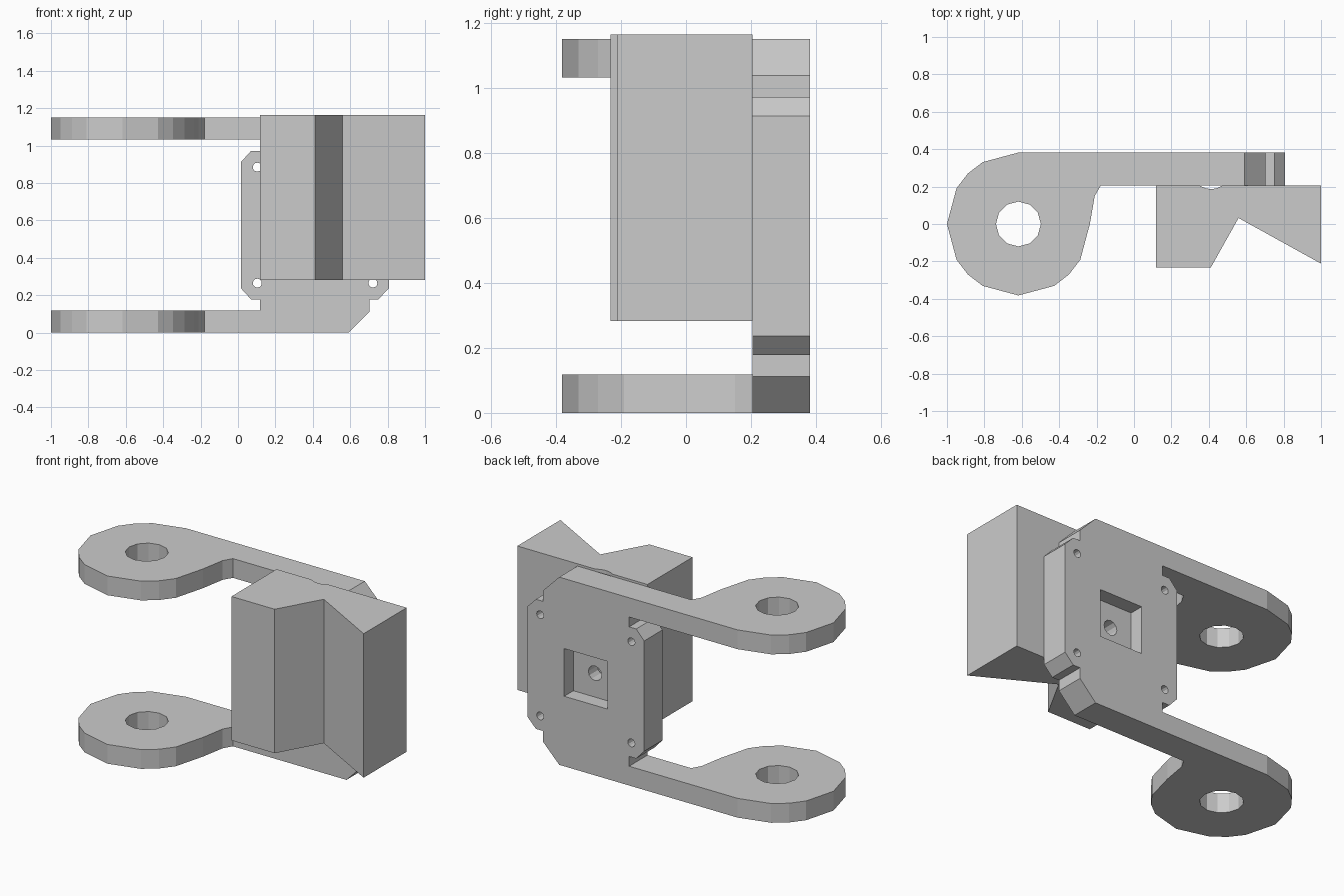
import bpy, bmesh
from math import sin, cos, radians, pi

if "Cube" in bpy.data.objects:
    bpy.data.objects.remove(bpy.data.objects["Cube"])

MID_X, MID_Z = 0.412, 0.575      # centre of the mounting plate
FRONT_Y, BACK_Y = 0.205, 0.382   # plate thickness


def prism(name, pts, lo, hi, axis='Z'):
    """Extrude a closed profile: (x, y) along Z or (x, z) along Y."""
    def place(p, h):
        return (p[0], p[1], h) if axis == 'Z' else (p[0], h, p[1])
    bm = bmesh.new()
    a = [bm.verts.new(place(p, lo)) for p in pts]
    b = [bm.verts.new(place(p, hi)) for p in pts]
    bm.faces.new(a)
    bm.faces.new(b)
    for i in range(len(pts)):
        j = (i + 1) % len(pts)
        bm.faces.new((a[i], a[j], b[j], b[i]))
    bmesh.ops.recalc_face_normals(bm, faces=bm.faces)
    mesh = bpy.data.meshes.new(name)
    bm.to_mesh(mesh)
    bm.free()
    obj = bpy.data.objects.new(name, mesh)
    bpy.context.collection.objects.link(obj)
    return obj


def circle(cx, cy, r, n):
    return [(cx + r * cos(2 * pi * i / n), cy + r * sin(2 * pi * i / n)) for i in range(n)]


def combine(obj, other, operation):
    """Apply a boolean and remove the second object."""
    mod = obj.modifiers.new(operation.lower(), 'BOOLEAN')
    mod.operation, mod.solver, mod.object = operation, 'EXACT', other
    bpy.context.view_layer.objects.active = obj
    bpy.ops.object.modifier_apply(modifier=mod.name)
    bpy.data.objects.remove(other)


# Plate: half outline mirrored top to bottom
right = [(0.592, 0), (0.702, 0.112), (0.702, 0.178), (0.75, 0.178), (0.807, 0.237)]
left = [(0.016, 0.237), (0.07, 0.178), (0.118, 0.178), (0.118, 0)]
flip = lambda pts: [(x, 2 * MID_Z - z) for x, z in reversed(pts)]
plate = prism("hinge_bracket", right + flip(right) + flip(left) + left, FRONT_Y, BACK_Y, 'Y')

# Hinge arms with round eyes, joined to the plate
eye = [(-0.618 + 0.382 * cos(radians(a)), 0.382 * sin(radians(a)))
       for a in (90, 120, 135, 150, 180, 210, 225, 240, 270, 300, 315, 330, 360)]
arm = eye + [(-0.21, 0.15), (-0.178, FRONT_Y), (0.118, FRONT_Y), (0.118, BACK_Y)]
for z0, z1 in ((0, 0.118), (1.032, 1.15)):
    lug = prism("arm", arm, z0, z1)
    combine(lug, prism("eye_cutter", circle(-0.618, 0, 0.12, 12), z0 - 0.1, z1 + 0.1), 'DIFFERENCE')
    combine(plate, lug, 'UNION')

# Corner screw holes and central hole
holes = [(MID_X + sx * 0.309, MID_Z + sz * 0.31, 0.024) for sx in (-1, 1) for sz in (-1, 1)]
for x, z, r in holes + [(MID_X, MID_Z, 0.045)]:
    combine(plate, prism("hole_cutter", circle(x, z, r, 12), 0.1, 0.5, 'Y'), 'DIFFERENCE')

# Square pocket in the back
h = 0.146
square = [(MID_X + sx * h, MID_Z + sz * h) for sx, sz in ((-1, -1), (1, -1), (1, 1), (-1, 1))]
combine(plate, prism("pocket_cutter", square, 0.293, 0.5, 'Y'), 'DIFFERENCE')

# Clamping block with V notch in front and a shallow groove behind
groove = [(0.472, FRONT_Y), (0.442, 0.191), (MID_X, 0.186), (0.382, 0.191), (0.352, FRONT_Y)]
block = [(0.118, FRONT_Y), (0.118, -0.232), (0.411, -0.232), (0.559, 0.032),
         (1.0, -0.212), (1.0, FRONT_Y)]
prism("notched_block", block + groove, 0.282, 1.164)
